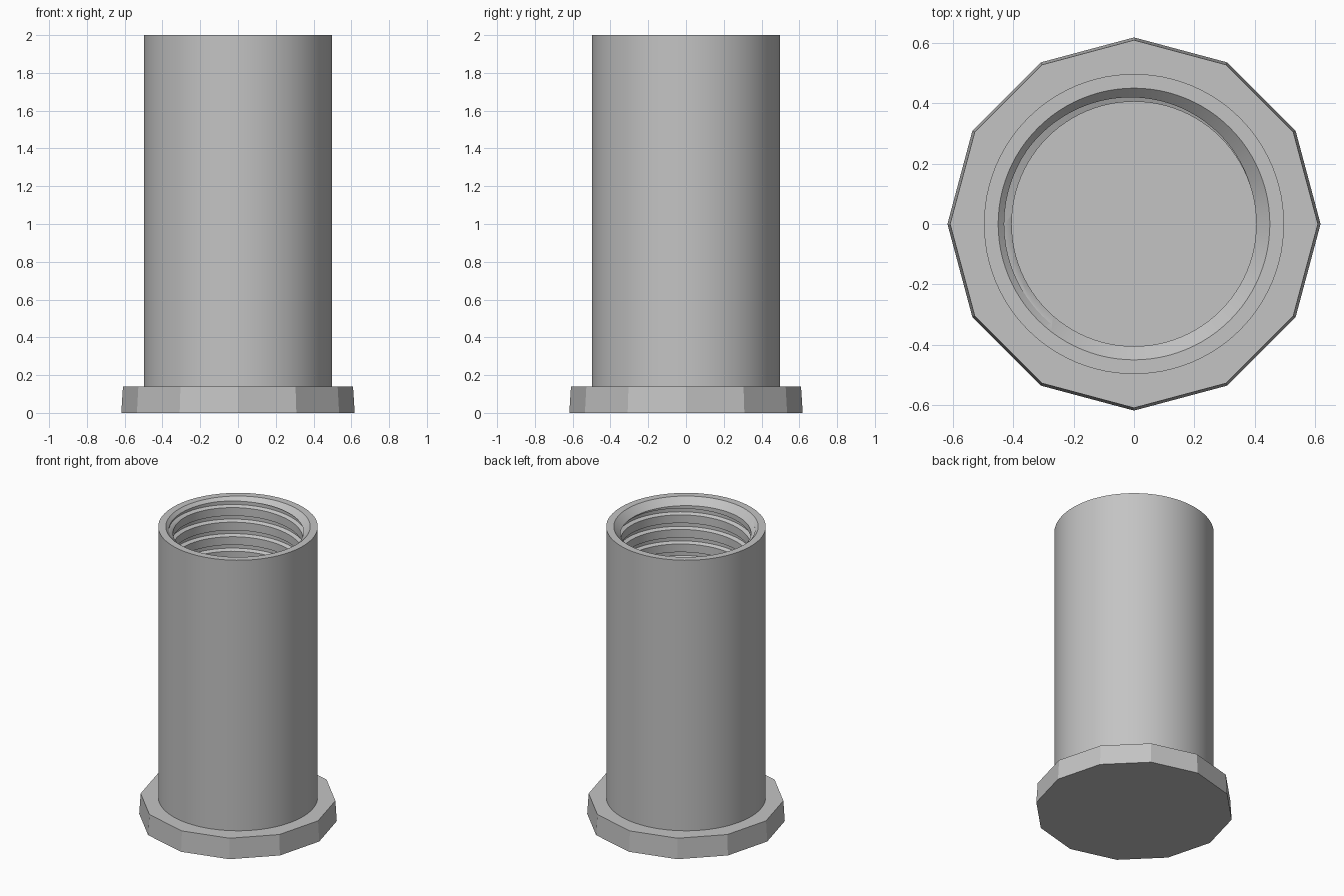
import bpy, bmesh, math

cube = bpy.data.objects.get("Cube")
if cube:
    bpy.data.objects.remove(cube, do_unlink=True)

gray = bpy.data.materials.new("plain gray")
gray.use_nodes = True
gray.diffuse_color = (0.55, 0.55, 0.55, 1)
gray.node_tree.nodes["Principled BSDF"].inputs["Base Color"].default_value = gray.diffuse_color


def finish(name, bm):
    bmesh.ops.recalc_face_normals(bm, faces=bm.faces)
    mesh = bpy.data.meshes.new(name)
    bm.to_mesh(mesh)
    bm.free()
    mesh.materials.append(gray)
    obj = bpy.data.objects.new(name, mesh)
    bpy.context.collection.objects.link(obj)
    return obj


def lathe(name, profile, sides):
    """Closed solid of revolution; the first and last rings are capped."""
    bm = bmesh.new()
    rings = [[bm.verts.new((r * math.cos(i * math.tau / sides),
                            r * math.sin(i * math.tau / sides), z))
              for i in range(sides)] for r, z in profile]
    for a, b in zip(rings, rings[1:]):
        for i in range(sides):
            j = (i + 1) % sides
            bm.faces.new((a[i], a[j], b[j], b[i]))
    bm.faces.new(rings[0])
    bm.faces.new(rings[-1])
    return finish(name, bm)


def helix(name, section, pitch, start, turns, steps):
    """Solid swept along a right-handed helix."""
    bm = bmesh.new()
    rows = []
    for i in range(int(turns * steps) + 1):
        a = i * math.tau / steps
        z0 = start + pitch * i / steps
        rows.append([bm.verts.new((r * math.cos(a), r * math.sin(a), z0 + dz))
                     for r, dz in section])
    n = len(section)
    for p, q in zip(rows, rows[1:]):
        for k in range(n):
            m = (k + 1) % n
            bm.faces.new((p[k], p[m], q[m], q[k]))
    bm.faces.new(rows[0])
    bm.faces.new(rows[-1])
    return finish(name, bm)


# Twelve-sided, slightly tapered foot
lathe("base_flange", [(0.618, 0), (0.609, 0.14)], 12)

# Tubular cup with a chamfered mouth
tube = lathe("threaded_tube", [(0.497, 0.05), (0.497, 2), (0.45, 2),
                               (0.405, 1.955), (0.405, 0.15)], 96)

# Internal screw thread
pitch = 0.1
cutter = helix("thread_cutter", [(0.39, -0.028), (0.43, -0.012),
                                 (0.43, 0.012), (0.39, 0.028)],
               pitch, 0.228, 18, 72)
cutter.hide_render = True
cut = tube.modifiers.new("thread", "BOOLEAN")
cut.operation = "DIFFERENCE"
cut.solver = "EXACT"
cut.object = cutter

bpy.ops.object.select_all(action="DESELECT")
bpy.context.view_layer.objects.active = tube
tube.select_set(True)
bpy.ops.object.modifier_apply(modifier=cut.name)
bpy.data.objects.remove(cutter, do_unlink=True)
bpy.ops.object.shade_smooth_by_angle(angle=math.radians(25))
